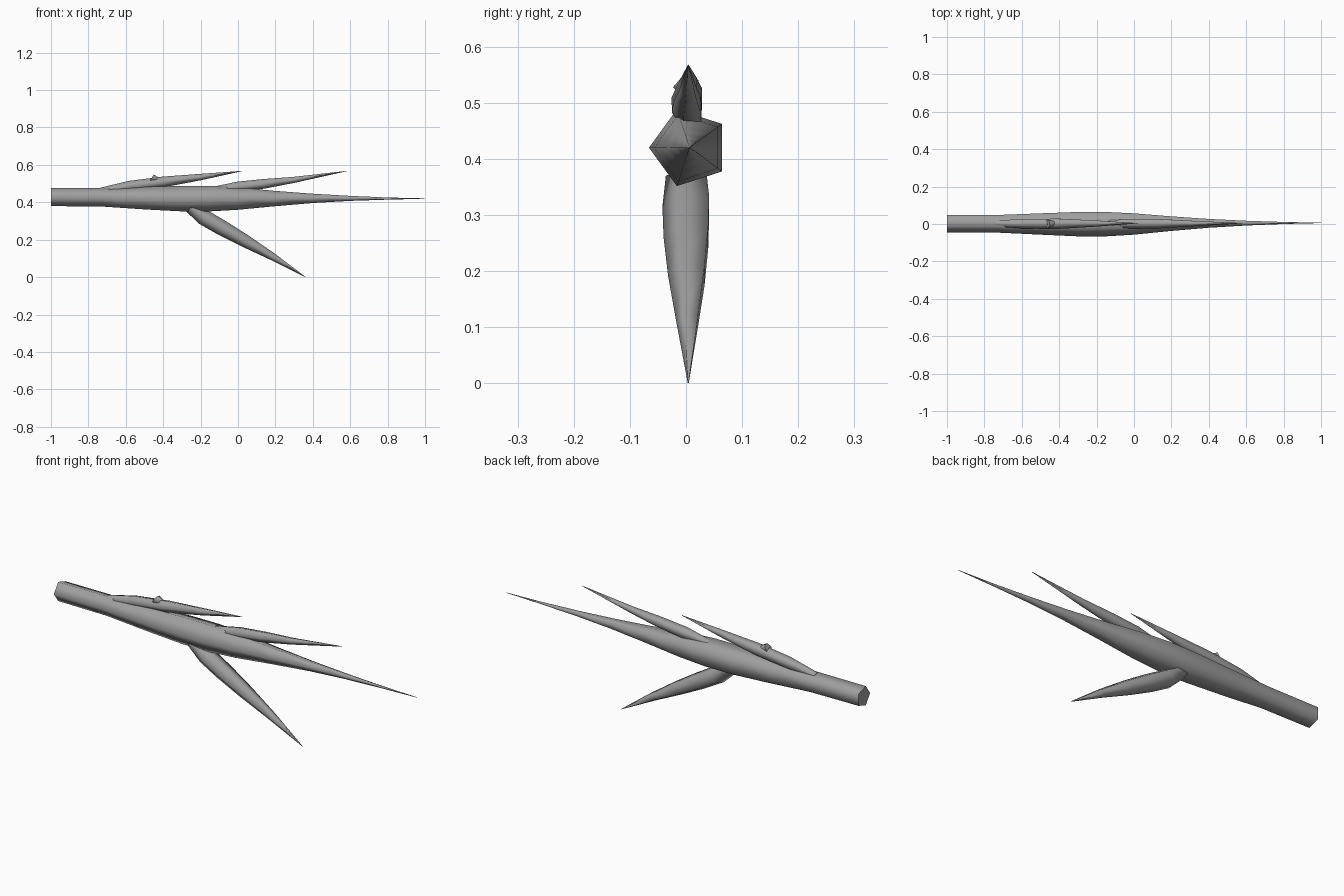
import bpy, bmesh, math
from mathutils import Vector

if "Cube" in bpy.data.objects:
    bpy.data.objects.remove(bpy.data.objects["Cube"])

grey = bpy.data.materials.new("grey_bark")
grey.diffuse_color = (0.35, 0.35, 0.35, 1)
grey.use_nodes = True
grey.node_tree.nodes["Principled BSDF"].inputs["Base Color"].default_value = grey.diffuse_color


def limb(name, rows, y=0.004, sides=5):
    """Tapered five-sided limb; rows are x, z, radius, tilt of the ring normal (degrees)."""
    bm = bmesh.new()
    rings = []
    for x, z, r, tilt in rows:
        t = math.radians(tilt)
        up = Vector((-math.sin(t), 0, math.cos(t)))
        ring = []
        for i in range(sides):
            a = math.pi + i * math.tau / sides
            p = Vector((x, y, z)) + Vector((0, r * math.cos(a), 0)) + up * r * math.sin(a)
            ring.append(bm.verts.new(p))
        rings.append(ring)
    for a, b in zip(rings, rings[1:]):
        for i in range(sides):
            j = (i + 1) % sides
            bm.faces.new((a[i], a[j], b[j], b[i])).smooth = True
    # flat caps at both ends
    for ring in (rings[0], rings[-1]):
        cap = bm.faces.new(ring)
        for e in cap.edges:
            e.smooth = False
    bmesh.ops.recalc_face_normals(bm, faces=bm.faces)
    me = bpy.data.meshes.new(name)
    bm.to_mesh(me)
    bm.free()
    me.materials.append(grey)
    ob = bpy.data.objects.new(name, me)
    bpy.context.collection.objects.link(ob)
    return ob


# Main stem, swelling in the middle and tapering to a point
limb("main_stem", [
    (-1.0, 0.428, 0.051, 0), (-0.73, 0.427, 0.052, 0), (-0.5, 0.422, 0.063, 0),
    (-0.3, 0.42, 0.072, 0), (-0.15, 0.42, 0.072, 0), (0.0, 0.42, 0.063, 0),
    (0.2, 0.42, 0.043, 0), (0.4, 0.421, 0.026, 0), (0.6, 0.421, 0.014, 0),
    (0.8, 0.42, 0.006, 0), (1.0, 0.42, 0.001, 0)], y=0.006)

# Lower branch, bending down and forward
limb("lower_branch", [
    (-0.25, 0.37, 0.040, -75), (-0.175, 0.315, 0.046, -45), (-0.08, 0.26, 0.044, -38),
    (0.04, 0.192, 0.036, -35), (0.187, 0.108, 0.021, -33), (0.36, 0.001, 0.001, -33)])

# Rear upper branch
limb("rear_upper_branch", [
    (-0.73, 0.462, 0.018, 20), (-0.58, 0.487, 0.029, 10), (-0.4, 0.509, 0.030, 8),
    (-0.2, 0.535, 0.018, 8), (0.02, 0.567, 0.001, 8)])

# Front upper branch
limb("front_upper_branch", [
    (-0.15, 0.462, 0.018, 20), (0.0, 0.483, 0.029, 10), (0.14, 0.499, 0.027, 8),
    (0.3, 0.52, 0.017, 8), (0.58, 0.567, 0.001, 8)])

# Small bud on the rear upper branch
limb("bud", [
    (-0.463, 0.528, 0.025, -32), (-0.39, 0.512, 0.002, -20)], y=0.002)
